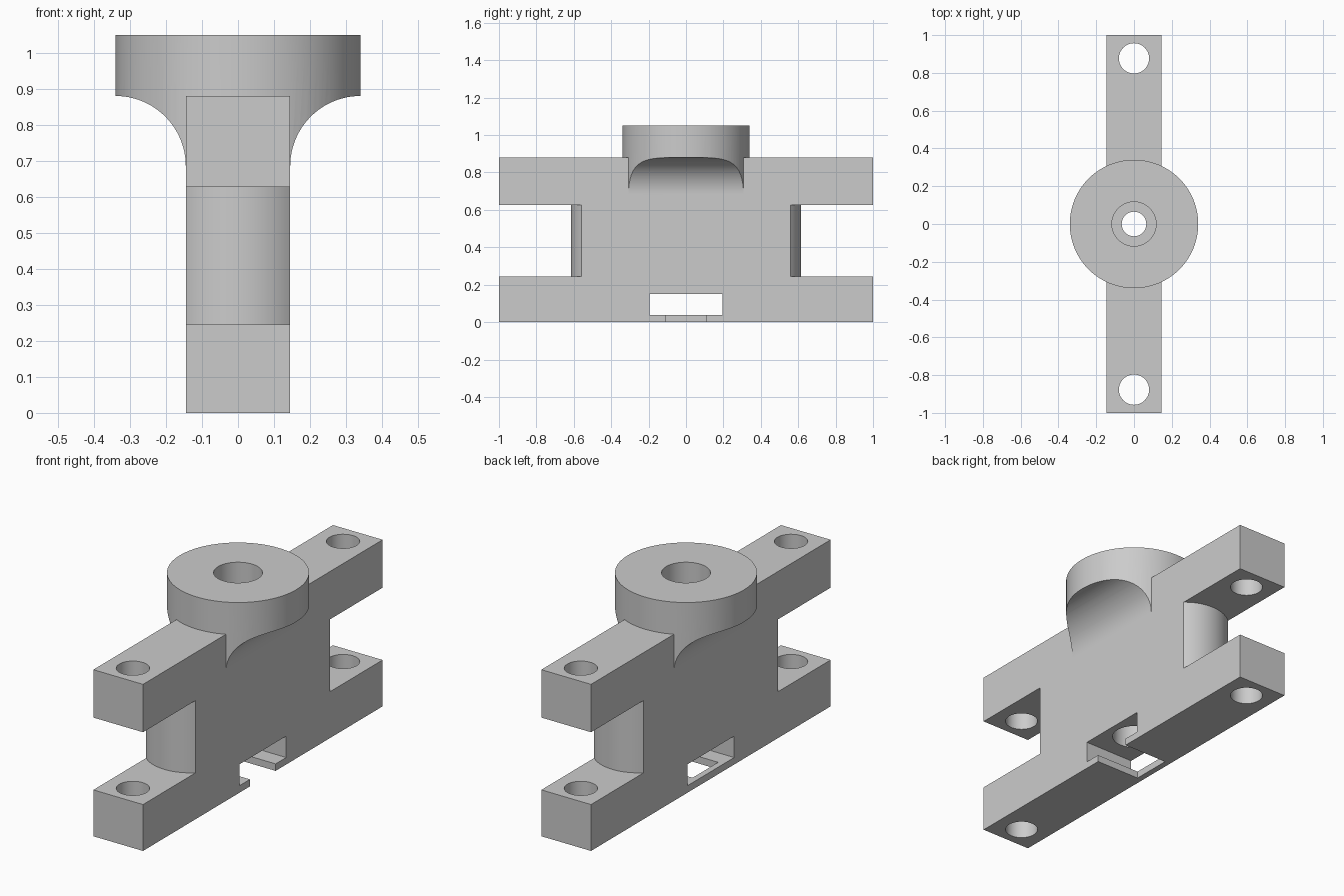
import bpy, bmesh
from math import sin, cos, pi, asin, radians
from mathutils import Vector

if "Cube" in bpy.data.objects:
    bpy.data.objects.remove(bpy.data.objects["Cube"])

HALF_W = 0.145      # half thickness of the body
HEAD_R = 0.34
FLANGE_TOP, HEAD_TOP = 0.88, 1.05

grey = bpy.data.materials.new("plain grey")
grey.use_nodes = True
grey.diffuse_color = (0.6, 0.6, 0.6, 1)
grey.node_tree.nodes["Principled BSDF"].inputs["Base Color"].default_value = (0.6, 0.6, 0.6, 1)


def prism(name, points, offset):
    """Extrude a closed polygon of 3D points along an offset."""
    bm = bmesh.new()
    face = bm.faces.new([bm.verts.new(p) for p in points])
    out = bmesh.ops.extrude_face_region(bm, geom=[face])
    bmesh.ops.translate(bm, vec=Vector(offset),
                        verts=[g for g in out["geom"] if isinstance(g, bmesh.types.BMVert)])
    bmesh.ops.recalc_face_normals(bm, faces=bm.faces)
    mesh = bpy.data.meshes.new(name)
    bm.to_mesh(mesh)
    bm.free()
    obj = bpy.data.objects.new(name, mesh)
    bpy.context.collection.objects.link(obj)
    mesh.materials.append(grey)
    return obj


def box(name, x0, x1, y0, y1, z0, z1):
    return prism(name, [(x0, y0, z0), (x1, y0, z0), (x1, y1, z0), (x0, y1, z0)], (0, 0, z1 - z0))


def cylinder(name, r, y, z0, z1, n=64):
    ring = [(r * cos(2 * pi * i / n), y + r * sin(2 * pi * i / n), z0) for i in range(n)]
    return prism(name, ring, (0, 0, z1 - z0))


def combine(target, tool, operation):
    """Apply a boolean and remove the tool."""
    mod = target.modifiers.new("boolean", 'BOOLEAN')
    mod.operation, mod.solver, mod.object = operation, 'EXACT', tool
    bpy.context.view_layer.update()
    graph = bpy.context.evaluated_depsgraph_get()
    mesh = bpy.data.meshes.new_from_object(target.evaluated_get(graph))
    target.modifiers.clear()
    target.data = mesh
    bpy.data.objects.remove(tool)


# Web with rounded ends
R, TIP = 0.2186, 0.615
half = asin(HALF_W / R)
arc = [(R * sin(a), TIP - R + R * cos(a)) for a in (half * (1 - 2 * i / 24) for i in range(25))]
plan = arc + [(-x, -y) for x, y in arc]
body = prism("clamp_body", [(x, y, 0) for x, y in plan], (0, 0, FLANGE_TOP))

# Upper and lower flanges
for name, z0, z1 in (("lower_flange", 0, 0.245), ("upper_flange", 0.627, FLANGE_TOP)):
    combine(body, box(name, -HALF_W, HALF_W, -1, 1, z0, z1), 'UNION')

# Round head, its underside flared into the body
fillet = HEAD_R - HALF_W
side = [(HEAD_R - fillet * cos(a), FLANGE_TOP - fillet + fillet * sin(a))
        for a in (pi / 2 * i / 24 for i in range(25))]
side = [(HALF_W, 0.65)] + side + [(0.4, FLANGE_TOP), (0.4, 1.2)]
outline = side + [(-x, z) for x, z in reversed(side)]
head = cylinder("head", HEAD_R, 0, 0.6, HEAD_TOP, 96)
combine(head, prism("flare", [(x, -0.5, z) for x, z in outline], (0, 1, 0)), 'INTERSECT')
combine(body, head, 'UNION')

# Bolt holes through both flanges
for y in (-0.877, 0.877):
    combine(body, cylinder("bolt_hole", 0.08, y, -0.1, 1), 'DIFFERENCE')

# Stepped centre bore
for r, z0, z1 in ((0.117, 0.6, 1.2), (0.065, 0.2, 0.8), (0.107, 0.1, 0.35)):
    combine(body, cylinder("bore", r, 0, z0, z1), 'DIFFERENCE')

# Cross slot, and the open notch in the thin plate below it
combine(body, box("cross_slot", -0.3, 0.3, -0.195, 0.195, 0.037, 0.15), 'DIFFERENCE')
combine(body, box("plate_notch", -0.113, 0.3, -0.107, 0.107, -0.1, 0.1), 'DIFFERENCE')

# Smooth curved walls, sharp corners
bpy.ops.object.select_all(action='DESELECT')
body.select_set(True)
bpy.context.view_layer.objects.active = body
bpy.ops.object.shade_smooth_by_angle(angle=radians(30))
